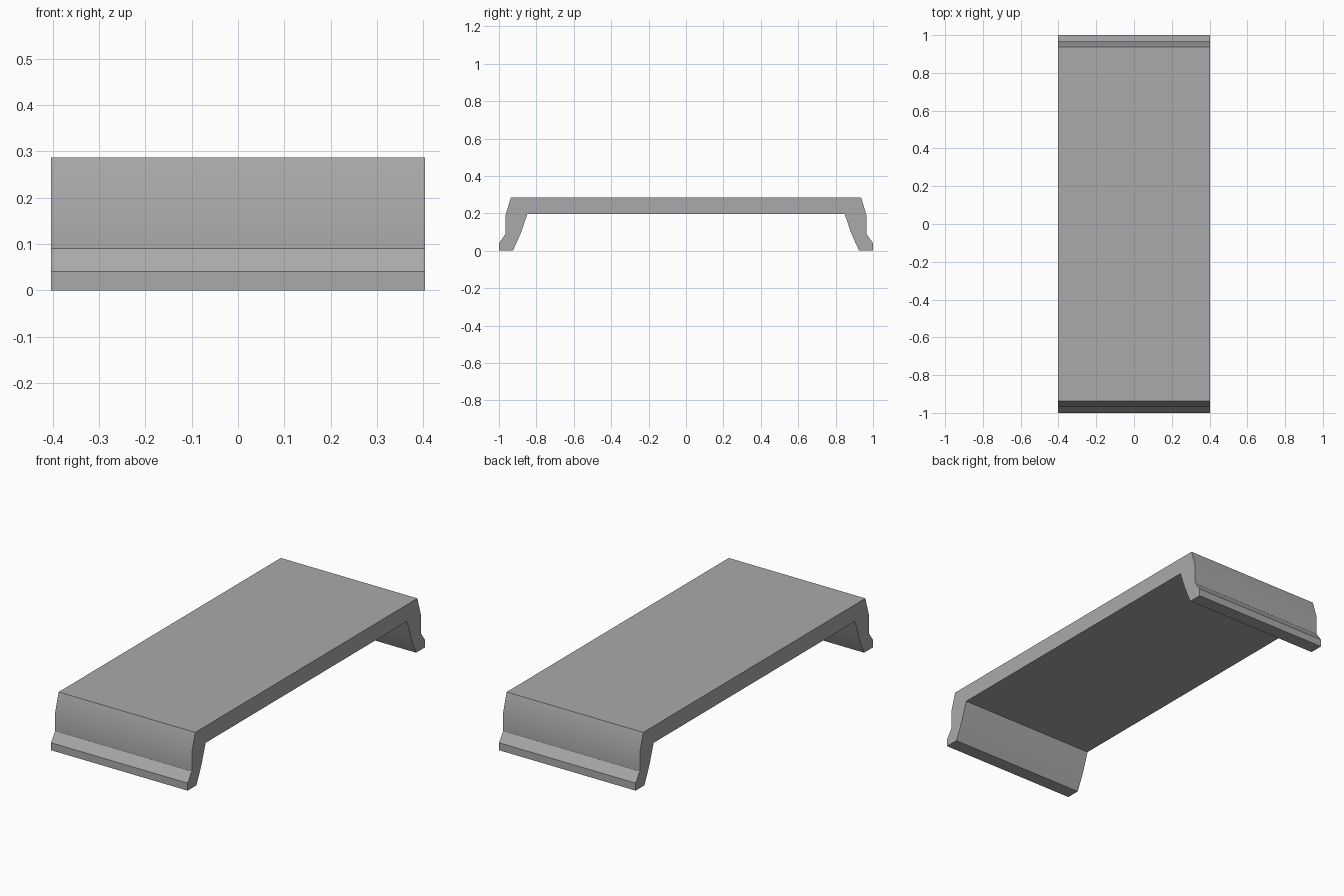
import bpy
import bmesh
import math

cube = bpy.data.objects.get("Cube")
if cube:
    bpy.data.objects.remove(cube, do_unlink=True)

HALF_WIDTH = 0.403

# Plain grey finish
grey = bpy.data.materials.new("plain_grey")
grey.use_nodes = True
colour = (0.4, 0.4, 0.4, 1)
grey.diffuse_color = colour
grey.node_tree.nodes["Principled BSDF"].inputs["Base Color"].default_value = colour

# Half of the side profile (y, z): top edge, outer leg, foot lip, inner leg
half = [(0.936, 0.286), (0.965, 0.19), (0.965, 0.09), (1.0, 0.04), (1.0, 0.0),
        (0.926, 0.0), (0.907, 0.04), (0.881, 0.1), (0.848, 0.197)]
profile = half + [(-y, z) for y, z in reversed(half)]

# Sweep the closed profile across the width
bm = bmesh.new()
side = bm.faces.new([bm.verts.new((-HALF_WIDTH, y, z)) for y, z in profile])
swept = bmesh.ops.extrude_face_region(bm, geom=[side], use_keep_orig=True)
moved = [v for v in swept["geom"] if isinstance(v, bmesh.types.BMVert)]
bmesh.ops.translate(bm, verts=moved, vec=(2 * HALF_WIDTH, 0, 0))
bmesh.ops.recalc_face_normals(bm, faces=bm.faces)

mesh = bpy.data.meshes.new("bench_slab")
bm.to_mesh(mesh)
bm.free()
mesh.materials.append(grey)
slab = bpy.data.objects.new("bench_slab", mesh)
bpy.context.collection.objects.link(slab)

# Soft leg curves, crisp corners
bpy.context.view_layer.objects.active = slab
slab.select_set(True)
bpy.ops.object.shade_smooth_by_angle(angle=math.radians(30))
